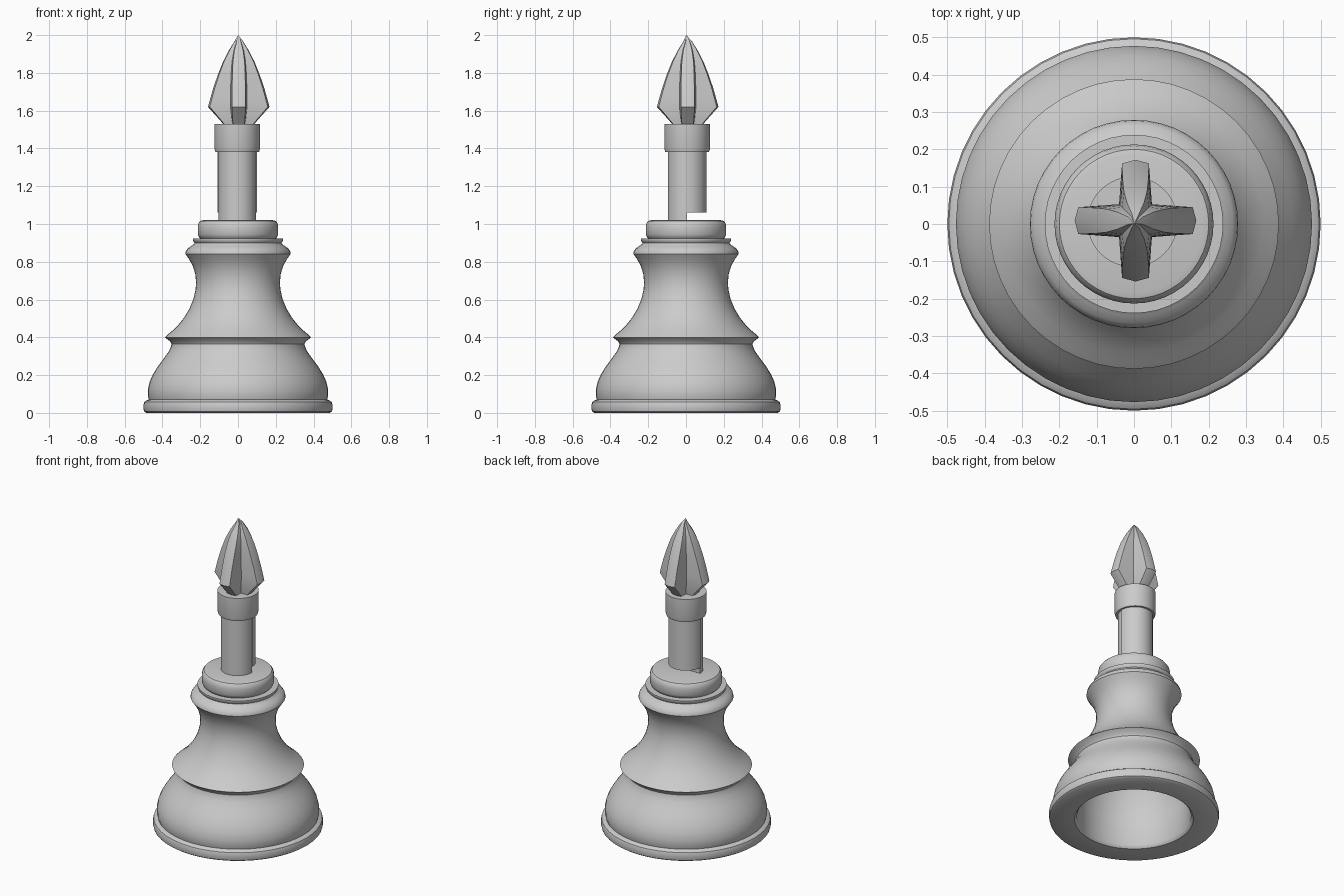
import bpy, bmesh, math

if "Cube" in bpy.data.objects:
    bpy.data.objects.remove(bpy.data.objects["Cube"])

SEG = 48


def finish(name, bm, loc=(0, 0, 0), angle=35):
    bmesh.ops.remove_doubles(bm, verts=bm.verts, dist=1e-5)
    bmesh.ops.recalc_face_normals(bm, faces=bm.faces)
    mesh = bpy.data.meshes.new(name)
    bm.to_mesh(mesh)
    bm.free()
    ob = bpy.data.objects.new(name, mesh)
    ob.location = loc
    bpy.context.collection.objects.link(ob)
    bpy.ops.object.select_all(action='DESELECT')
    bpy.context.view_layer.objects.active = ob
    ob.select_set(True)
    bpy.ops.object.shade_smooth_by_angle(angle=math.radians(angle))
    return ob


def lathe(name, profile, loc=(0, 0, 0), start=0.0, sweep=2 * math.pi, seg=SEG):
    """Turn an (r, z) profile around z, over a full or partial circle."""
    bm = bmesh.new()
    cols = []
    for i in range(seg + 1):
        a = start + sweep * i / seg
        cols.append([bm.verts.new((r * math.cos(a), r * math.sin(a), z))
                     for r, z in profile])
    for a, b in zip(cols, cols[1:]):
        for j in range(len(profile) - 1):
            bm.faces.new((a[j], b[j], b[j + 1], a[j + 1]))
    # partial sweeps get a flat wall across the cut
    if sweep < 6.28:
        bm.faces.new(cols[0])
        bm.faces.new(cols[-1])
    return finish(name, bm, loc)


# Hollow turned pedestal: cavity first, then foot, bell, waist and lip
pedestal = [
    (0, .88), (.16, .86), (.18, .70), (.19, .60), (.25, .46), (.31, .36),
    (.335, .20), (.335, .02), (.345, .005), (.35, 0),
    (.485, 0), (.497, .008), (.5, .02), (.5, .045), (.496, .058), (.485, .066),
    (.472, .07), (.477, .09), (.477, .125), (.468, .165), (.45, .205),
    (.425, .245), (.395, .285), (.367, .325), (.355, .35), (.352, .365),
    (.358, .378), (.388, .40), (.375, .412), (.345, .437), (.315, .467),
    (.285, .505), (.258, .55), (.237, .60), (.225, .65), (.222, .69),
    (.226, .735), (.24, .78), (.26, .815), (.279, .842), (.277, .855),
    (.265, .872), (.245, .885), (.235, .892), (.23, .9), (.235, .906),
    (.239, .915), (.239, .923), (0, .925)]
lathe("pedestal", pedestal)

# Rounded collar on top of the pedestal
lathe("collar", [(0, .915), (.19, .915), (.206, .93), (.213, .945), (.213, .985),
                 (.209, 1.005), (.2, 1.016), (.185, 1.02), (0, 1.02)])

# Stem: two half-round columns, the back one raised off the collar
for name, r, z0, start in (("stem_front", .10, 1.015, math.pi),
                           ("stem_back", .105, 1.06, 0)):
    lathe(name, [(0, z0), (r, z0), (r, 1.40), (0, 1.40)], (-.004, .004, 0),
          start, math.pi, SEG // 2)

# Socket ring holding the spearhead
lathe("socket", [(0, 1.382), (.116, 1.382), (.121, 1.40), (.121, 1.53), (0, 1.53)],
      (-.004, .006, 0))

# Four-finned spearhead, lofted from cross-shaped sections: (z, reach, thickness, core)
sections = [
    (1.52, .075, .028, .03), (1.55, .10, .033, .036), (1.62, .163, .036, .044),
    (1.66, .152, .036, .044), (1.72, .135, .035, .043), (1.79, .111, .034, .041),
    (1.86, .083, .031, .036), (1.92, .052, .023, .026), (1.97, .021, .010, .011)]
bm = bmesh.new()
rings = []
for z, reach, t, core in sections:
    ring = []
    for k in range(4):
        c, s = math.cos(k * math.pi / 2), math.sin(k * math.pi / 2)
        for x, y in ((reach * .94, -t), (reach, 0), (reach * .94, t), (core, core)):
            ring.append(bm.verts.new((x * c - y * s, x * s + y * c, z)))
    rings.append(ring)
for a, b in zip(rings, rings[1:]):
    for j in range(16):
        n = (j + 1) % 16
        bm.faces.new((a[j], a[n], b[n], b[j]))
tip = bm.verts.new((-.003, -.008, 2.0))
for j in range(16):
    bm.faces.new((rings[-1][j], rings[-1][(j + 1) % 16], tip))
bm.faces.new(rings[0])
finish("spearhead", bm, (.004, .009, 0), 30)
